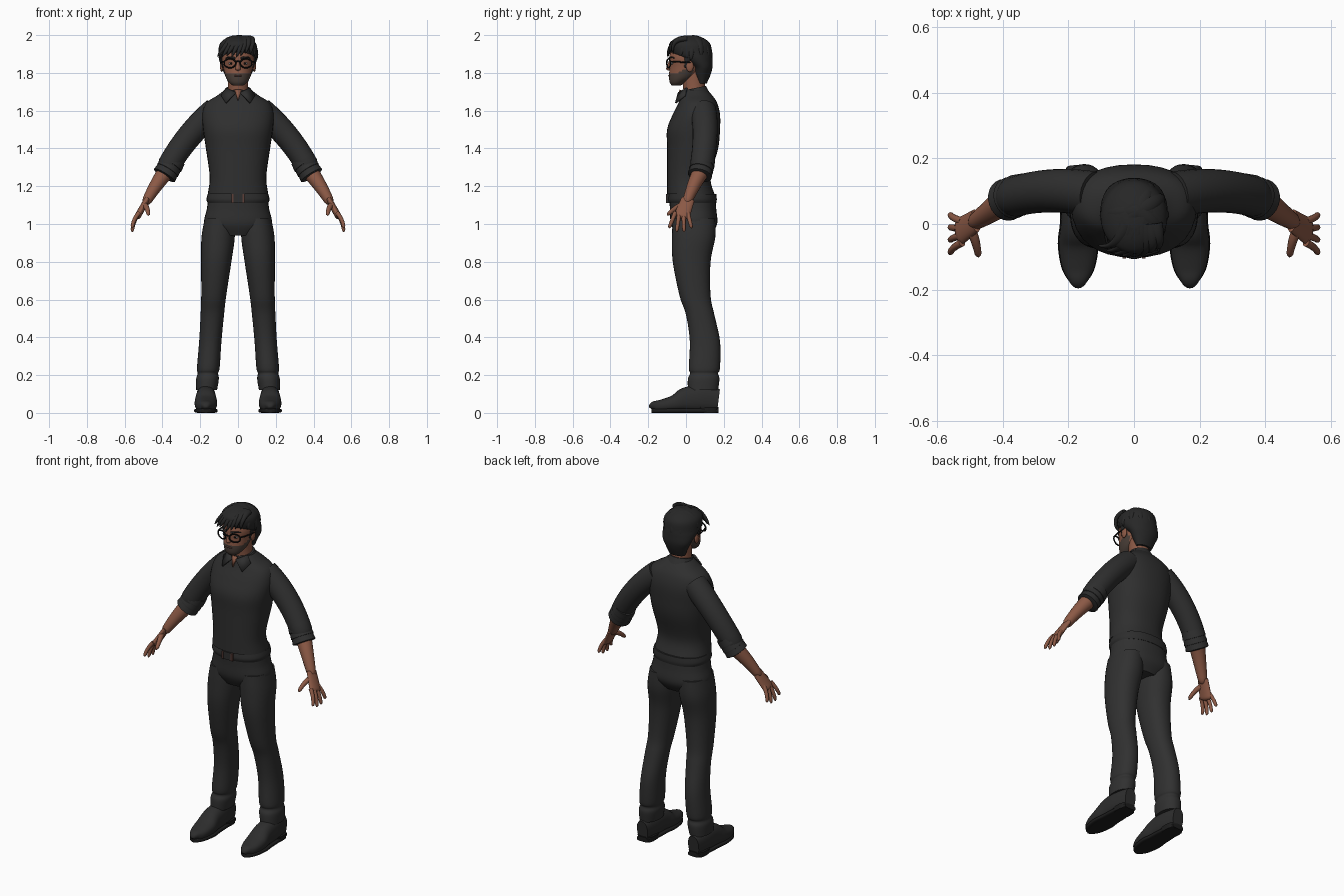
import bpy, bmesh, math, random
from mathutils import Vector, Matrix

cube = bpy.data.objects.get("Cube")
if cube:
    bpy.data.objects.remove(cube, do_unlink=True)
random.seed(4)
X, Y, Z = (Vector(axis) for axis in Matrix.Identity(3))


def material(name, *rgb):
    mat = bpy.data.materials.new(name)
    mat.use_nodes = True
    mat.diffuse_color = (*rgb, 1)
    for node in mat.node_tree.nodes:
        if node.type == "BSDF_PRINCIPLED":
            node.inputs["Base Color"].default_value = (*rgb, 1)
    return mat


SKIN = material("warm_skin", .26, .1, .06)
BEARD = material("beard_stubble", .07, .05, .04)
HAIR = material("dark_hair", .02, .02, .02)
SHIRT = material("charcoal_shirt", .028, .028, .028)
TROUSERS = material("charcoal_trousers", .03, .03, .03)
LEATHER = material("dark_leather", .026, .026, .026)
SOLE = material("black_sole", .012, .012, .012)
FRAME = material("black_frame", .006, .006, .006)
BROWN = material("brown_buckle", .11, .05, .04)
EYE = material("eye_grey", .2, .2, .2)


def finish(name, bm, *materials):
    bmesh.ops.recalc_face_normals(bm, faces=bm.faces)
    mesh = bpy.data.meshes.new(name)
    bm.to_mesh(mesh)
    bm.free()
    for mat in materials:
        mesh.materials.append(mat)
    mesh.shade_smooth()
    mesh.set_sharp_from_angle(angle=math.radians(50))
    obj = bpy.data.objects.new(name, mesh)
    bpy.context.scene.collection.objects.link(obj)
    return obj


def smooth_rings(rings, steps=5):
    """Catmull-Rom interpolation of (x, y, z, radius_u, radius_v) rings."""
    rings = [Vector(ring) for ring in rings]
    rings = [rings[0], *rings, rings[-1]]
    result = []
    for a, b, c, d in zip(rings, rings[1:], rings[2:], rings[3:]):
        for i in range(steps):
            t = i / steps
            result.append(b + (c - a) * t / 2 + (a * 2 - b * 5 + c * 4 - d) * t * t / 2
                          + (b * 3 - a - c * 3 + d) * t ** 3 / 2)
    return result + [rings[-1]]


def skin_rings(name, rings, mat, side=1, ref=None, sides=24, power=2):
    """Skin level rings, or with ref given, rings square to their path."""
    centres = [Vector(ring[:3]) for ring in rings]
    bm = bmesh.new()
    loops = []
    for i, ring in enumerate(rings):
        u, v = X, Y
        if ref:
            ahead = centres[min(i + 1, len(rings) - 1)] - centres[max(i - 1, 0)]
            u = ahead.cross(ref).normalized()
            v = ahead.cross(u).normalized()
        loop = []
        for k in range(sides):
            angle = math.tau * k / sides
            c, s = (math.copysign(abs(w) ** (2 / power), w) for w in (math.cos(angle), math.sin(angle)))
            p = centres[i] + u * c * ring[3] + v * s * ring[4]
            loop.append(bm.verts.new((p.x * side, p.y, p.z)))
        loops.append(loop)
    for low, high in zip(loops, loops[1:]):
        for k in range(sides):
            n = (k + 1) % sides
            bm.faces.new((low[k], low[n], high[n], high[k]))
    bm.faces.new(loops[0])
    bm.faces.new(loops[-1])
    return finish(name, bm, mat)


def column(name, levels, mat, side=1, x=0, lean=0, power=2):
    """Upright form from levels of (height, half width, front, back)."""
    rings = [(x - lean * z, (front + back) / 2, z, half, (back - front) / 2)
             for z, half, front, back in levels]
    return skin_rings(name, smooth_rings(rings), mat, side, sides=32, power=power)


def limb(name, start, end, r_start, r_end, mat, side=1, bend=(0, 0, 0), flat=1, ref=Y, sides=12):
    """Tapered, bowed tube with a rounded tip."""
    start, end, bend = Vector(start), Vector(end), Vector(bend)
    rings = []
    for i in range(15):
        t = i / 14
        r = r_start + (r_end - r_start) * t
        r *= math.sqrt(max(.05, 1 - max(0, t * 6 - 5) ** 2))
        rings.append((*(start.lerp(end, t) + bend * 4 * t * (1 - t)), r, r * flat))
    return skin_rings(name, rings, mat, side, ref, sides)


def solid(name, centre, size, mat, round_form=True):
    bm = bmesh.new()
    place = Matrix.Translation(centre) @ Matrix.Diagonal((*size, 1))
    if round_form:
        bmesh.ops.create_uvsphere(bm, u_segments=16, v_segments=10, radius=.5, matrix=place)
    else:
        bmesh.ops.create_cube(bm, size=1, matrix=place)
    return finish(name, bm, mat)


def plate(name, points, mat, side=1):
    bm = bmesh.new()
    bm.faces.new([bm.verts.new((x * side, y, z)) for x, y, z in points])
    mod = finish(name, bm, mat).modifiers.new("thickness", "SOLIDIFY")
    mod.thickness, mod.offset = .008, 0


# Torso, collar, belt and hips
column("shirt_body", [(1.16, .16, -.1, .15), (1.25, .15, -.1, .13), (1.4, .17, -.1, .17),
                      (1.5, .185, -.1, .18), (1.58, .19, -.07, .18), (1.64, .17, -.04, .165),
                      (1.68, .11, -.025, .14), (1.71, .07, -.01, .11)], SHIRT, power=2.3)
collar = column("collar_band", [(1.67, .09, -.03, .13), (1.72, .065, -.015, .105)], SHIRT)
for vertex in collar.data.vertices:
    vertex.co.z += .2 * (vertex.co.y - .05)
plate("open_neck", [(-.018, -.03, 1.71), (.018, -.03, 1.71), (0, -.05, 1.65)], SKIN)
column("belt", [(1.11, .16, -.09, .16), (1.13, .167, -.096, .163), (1.16, .16, -.09, .16)], LEATHER, power=2.3)
solid("buckle_plate", (0, -.096, 1.135), (.07, .012, .045), LEATHER, False)
for side in (-1, 1):
    solid("buckle_bar", (side * .03, -.1, 1.135), (.01, .01, .045), BROWN, False)
column("trouser_hips", [(1.15, .155, -.09, .155), (1.08, .165, -.085, .16), (1, .177, -.08, .165),
                        (.94, .11, -.05, .13)], TROUSERS, power=2.3)

# Neck, and head with stubble on the jaw
column("neck", [(1.62, .065, -.01, .11), (1.72, .054, -.015, .1), (1.82, .055, -.03, .1)], SKIN)
head = column("head", [(1.733, .028, -.075, -.03), (1.75, .048, -.086, 0), (1.78, .066, -.09, .05),
                       (1.83, .078, -.087, .09), (1.9, .085, -.085, .115), (1.98, .04, -.03, .07)], SKIN)
head.data.materials.append(BEARD)
for face in head.data.polygons:
    y, z = face.center.yz
    jaw_line = 1.795 + .5 * max(0, min(.07, y + .05))
    face.material_index = int(y < .035 and z < jaw_line)
limb("nose", (0, -.08, 1.87), (0, -.094, 1.812), .008, .015, SKIN)
solid("lips", (0, -.088, 1.785), (.045, .012, .01), BROWN)

# Hair cap with loose locks
column("hair_cap", [(1.745, .05, .06, .11), (1.79, .07, .04, .13), (1.83, .088, .03, .14),
                    (1.87, .1, -.03, .14), (1.9, .103, -.075, .138), (1.95, .098, -.09, .13),
                    (1.98, .07, -.06, .1), (1.997, .03, -.01, .06)], HAIR)
for i in range(8):
    x = .025 * i - .09
    limb("fringe_lock", (x / 2 + .02, 0, 1.98), (x - .02, 4 * x * x - .097, random.uniform(1.88, 1.905)),
         .018, .004, HAIR, bend=(.01, -.025, .02), flat=1.4, ref=X)
for i in range(9):
    angle = math.radians(30 * i - 30)
    c, s = math.cos(angle), math.sin(angle)
    limb("crown_lock", (.01, .04, 1.98), (.1 * c, .026 + .107 * s, random.uniform(1.86, 1.9)), .02, .006, HAIR,
         bend=(.025 * c, .025 * s, .025), flat=1.6, ref=Vector((-s, c, 0)))

limb("glasses_bridge", (-.015, -.1, 1.857), (.015, -.1, 1.857), .004, .004, FRAME, bend=(0, -.003, .004))

# Everything that comes in pairs
FOLD = Vector((.05, -.02, -.08))
SHOE = [(.172, .035, .12), (.08, .05, .14), (0, .054, .13), (-.06, .06, .09), (-.13, .05, .065),
        (-.17, .03, .055), (-.183, .01, .03)]
for side, word in ((1, "left_"), (-1, "right_")):
    # Face
    solid(word + "ear", (side * .086, .02, 1.835), (.018, .04, .06), SKIN)
    solid(word + "eye", (side * .036, -.073, 1.85), (.028, .016, .014), EYE)
    solid(word + "pupil", (side * .036, -.08, 1.85), (.012, .008, .012), FRAME)
    limb(word + "eyebrow", (.015, -.088, 1.876), (.066, -.06, 1.878), .006, .003, HAIR, side, (0, -.006, .006))
    limb(word + "sideburn", (.09, .01, 1.88), (.08, 0, 1.825), .007, .004, HAIR, side, flat=2.5)
    rim = []
    for k in range(33):
        angle = math.tau * k / 32
        x = .043 + .031 * math.cos(angle)
        rim.append((x, .3 * x - .105, 1.851 + .024 * math.sin(angle), .004, .004))
    skin_rings(word + "glasses_rim", rim, FRAME, side, Y, sides=8)
    limb(word + "glasses_temple", (.074, -.083, 1.86), (.09, .03, 1.855), .004, .004, FRAME, side,
         (.006, 0, 0), ref=Z)
    plate(word + "collar_flap", [(.011, -.04, 1.695), (.065, -.055, 1.64), (.09, -.005, 1.68),
                                 (.062, .005, 1.72)], SHIRT, side)

    # Arm
    limb(word + "sleeve", (.12, .09, 1.6), (.4, .07, 1.25), .07, .06, SHIRT, side, (.01, .02, .025), sides=24)
    for k in range(3):
        start = Vector((.335, .095, 1.345)) + FOLD * k / 3
        limb(word + "rolled_cuff", start, start + FOLD / 2, .06, .066, SHIRT, side, sides=24)
    limb(word + "forearm", (.38, .08, 1.28), (.495, 0, 1.1), .045, .023, SKIN, side, (.005, -.005, 0), sides=20)
    limb(word + "palm", (.482, .01, 1.13), (.537, -.027, 1.03), .015, .018, SKIN, side, flat=2.4, sides=20)
    for k, finger in enumerate(("index", "middle", "ring", "little")):
        tip = (.56, .04 * k - .09, .955 + .01 * (k - 1.5) ** 2)
        limb(word + finger + "_finger", (.524, .022 * k - .057, 1.06), tip, .012, .009, SKIN, side, (.008, 0, 0))
    limb(word + "thumb", (.495, -.02, 1.1), (.474, -.1, 1.045), .016, .01, SKIN, side, (-.003, 0, .008))

    # Trouser leg with a fold above the hem
    column(word + "trouser_leg", [(1.03, .078, -.07, .155), (.93, .088, -.074, .155), (.8, .08, -.07, .13),
                                  (.62, .066, -.034, .13), (.52, .062, 0, .15), (.38, .059, .02, .18),
                                  (.24, .06, .015, .18), (.21, .054, .022, .17), (.18, .06, .01, .177),
                                  (.12, .055, .01, .17)], TROUSERS, side, x=.175, lean=.075, power=2.2)

    # Shoe on a sole with a heel
    upper = [(.17, y, height / 2 + .005, half, height / 2) for y, half, height in SHOE]
    sole = [(.17, y, .012, half * 1.04, .012) for y, half, height in SHOE]
    skin_rings(word + "shoe", smooth_rings(upper), LEATHER, side, Z, power=2.4)
    skin_rings(word + "sole", smooth_rings(sole), SOLE, side, Z, power=4)
    column(word + "heel", [(0, .047, .065, .17), (.03, .049, .06, .173)], SOLE, side, x=.17, power=3)
